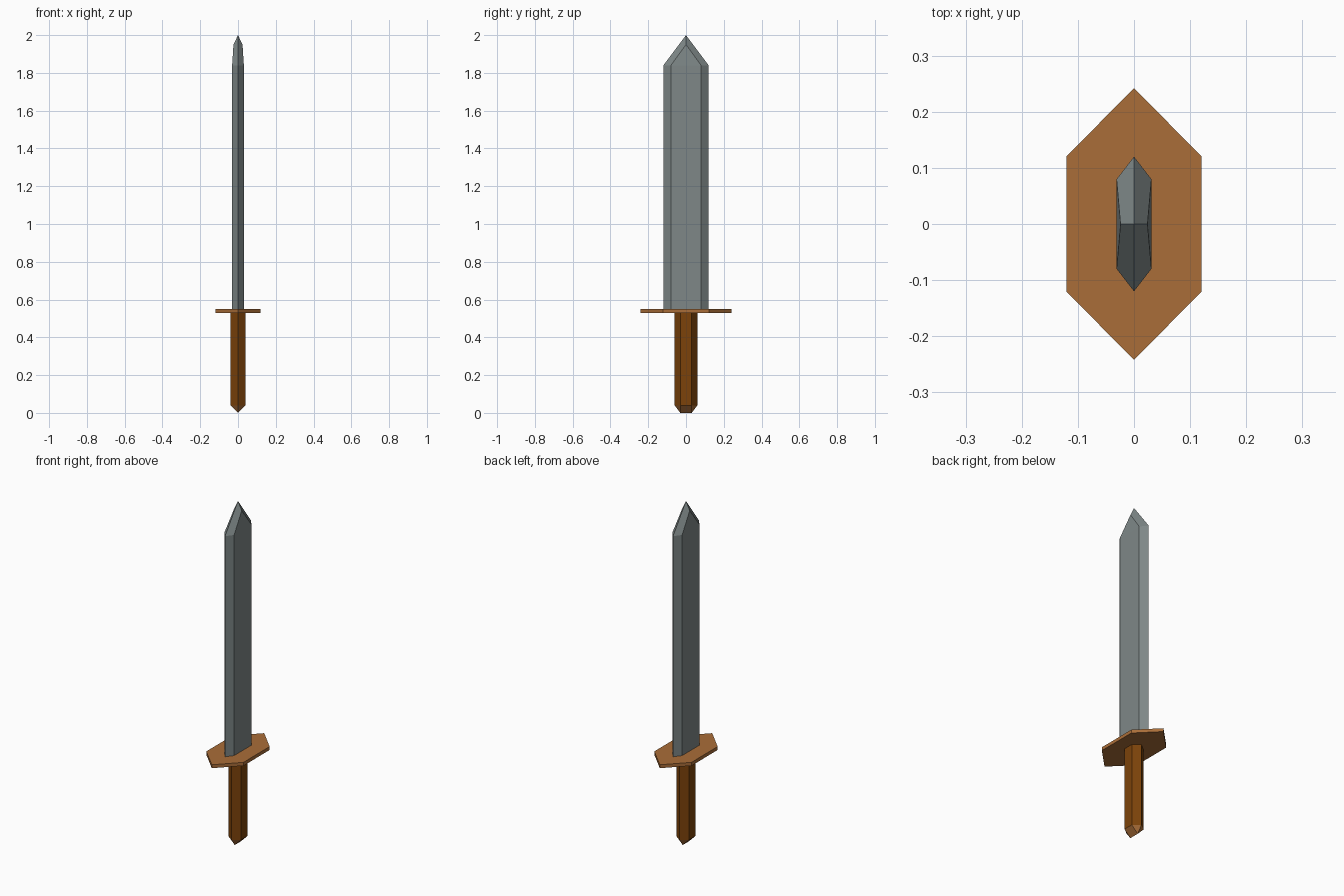
import bpy, bmesh

if "Cube" in bpy.data.objects:
    bpy.data.objects.remove(bpy.data.objects["Cube"])


def material(name, rgb):
    mat = bpy.data.materials.new(name)
    mat.diffuse_color = (*rgb, 1)
    mat.use_nodes = True
    mat.node_tree.nodes["Principled BSDF"].inputs["Base Color"].default_value = mat.diffuse_color
    return mat


def hex_ring(tip_y, x, y, z):
    """Six-sided section, pointed along y."""
    return [(0, tip_y, z), (x, y, z), (x, -y, z),
            (0, -tip_y, z), (-x, -y, z), (-x, y, z)]


def loft(name, rings, mat, cap_start=True, cap_end=True):
    """Skin matching rings; coincident points collapse into ridges and tips."""
    bm = bmesh.new()
    loops = [[bm.verts.new(p) for p in ring] for ring in rings]
    for a, b in zip(loops, loops[1:]):
        for i in range(len(a)):
            j = (i + 1) % len(a)
            bm.faces.new((a[i], a[j], b[j], b[i]))
    if cap_start:
        bm.faces.new(loops[0])
    if cap_end:
        bm.faces.new(loops[-1])
    bmesh.ops.remove_doubles(bm, verts=bm.verts, dist=0.0001)
    bmesh.ops.recalc_face_normals(bm, faces=bm.faces)
    mesh = bpy.data.meshes.new(name)
    bm.to_mesh(mesh)
    bm.free()
    mesh.materials.append(mat)
    obj = bpy.data.objects.new(name, mesh)
    bpy.context.collection.objects.link(obj)
    return obj


steel = material("steel", (0.21, 0.245, 0.245))
wood = material("guard_wood", (0.40, 0.155, 0.04))
grip = material("grip_leather", (0.20, 0.055, 0.003))

# Blade: bevelled edges closing to a faceted point
apex, left, right = (0, 0, 2.0), (-0.024, 0, 1.95), (0.024, 0, 1.95)
loft("blade", [hex_ring(0.12, 0.031, 0.08, 0.54),
               hex_ring(0.12, 0.031, 0.08, 1.84),
               [apex, right, right, apex, left, left]], steel, cap_end=False)

# Crossguard: flat hexagonal plate
loft("guard", [hex_ring(0.242, 0.12, 0.121, z) for z in (0.53, 0.55)], wood)

# Handle: hexagonal grip
loft("handle", [hex_ring(0.06, 0.04, 0.03, z) for z in (0.04, 0.54)], grip,
     cap_start=False)

# Pommel: wedge closing to a short ridge
back, front = (0, 0.03, 0), (0, -0.03, 0)
loft("pommel", [hex_ring(0.06, 0.04, 0.03, 0.04),
                [back, back, front, front, front, back]], wood,
     cap_start=False, cap_end=False)
